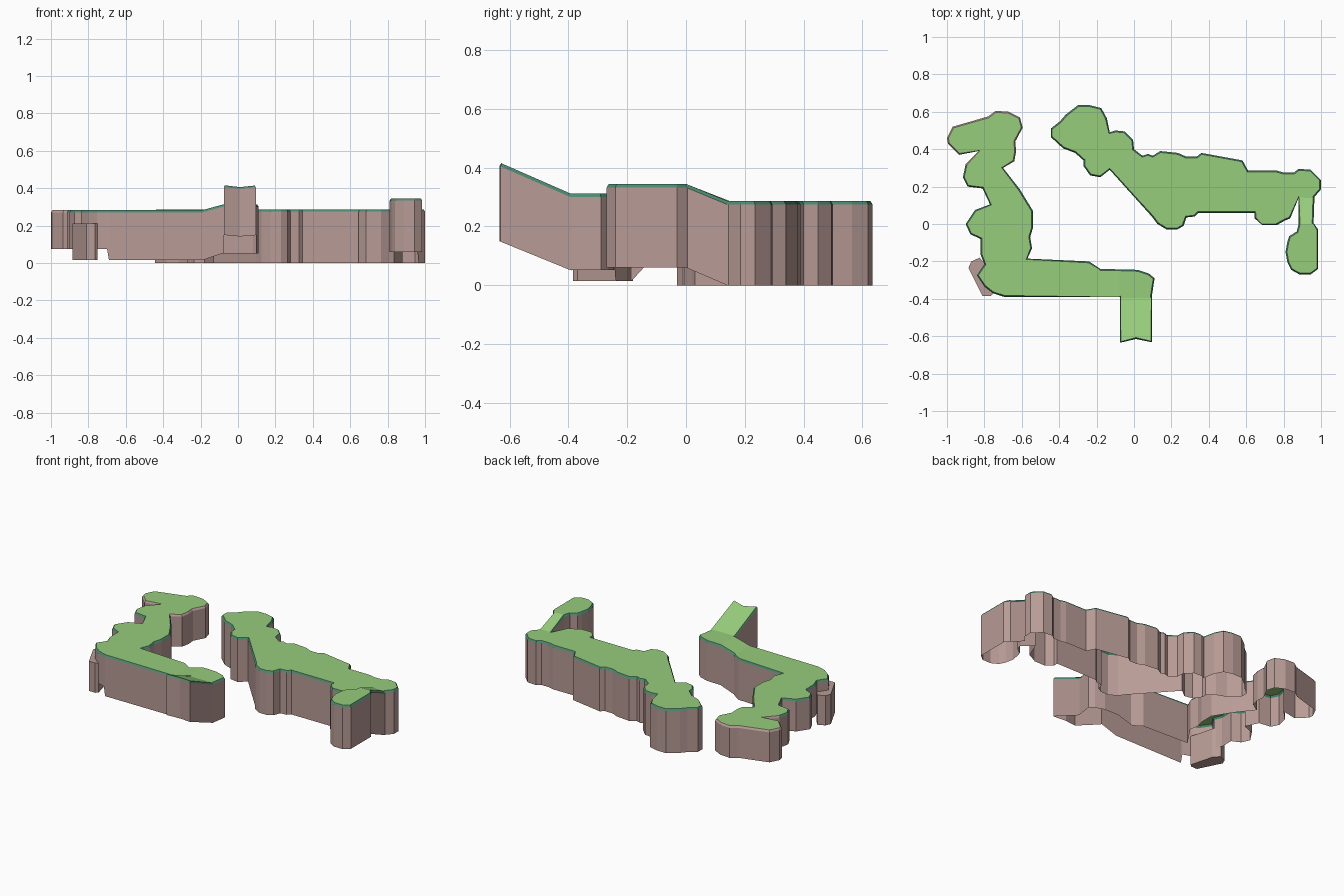
import bpy, bmesh
from mathutils import Vector

if "Cube" in bpy.data.objects:
    bpy.data.objects.remove(bpy.data.objects["Cube"])


def material(name, rgb):
    m = bpy.data.materials.new(name)
    m.diffuse_color = (*rgb, 1)
    m.use_nodes = True
    m.node_tree.nodes["Principled BSDF"].inputs["Base Color"].default_value = m.diffuse_color
    return m


MATS = [material("grass_green", (0.31, 0.61, 0.20)),
        material("cliff_pink_brown", (0.48, 0.33, 0.305)),
        material("rim_teal", (0.07, 0.25, 0.16))]


def plateau(name, outline, cuts, top, bottom, bare_rim=lambda c: False):
    """Open-bottomed plateau: grass top, thin bevelled rim, vertical cliffs."""
    bm = bmesh.new()
    bm.faces.new([bm.verts.new((x, y, 0)) for x, y in outline])
    bmesh.ops.triangulate(bm, faces=bm.faces[:], ngon_method='EAR_CLIP')
    for co, no in cuts:  # fold lines for slopes
        bmesh.ops.bisect_plane(bm, geom=bm.verts[:] + bm.edges[:] + bm.faces[:],
                               dist=1e-5, plane_co=co, plane_no=no)
    bmesh.ops.recalc_face_normals(bm, faces=bm.faces[:])
    if sum(f.normal.z for f in bm.faces) < 0:
        bmesh.ops.reverse_faces(bm, faces=bm.faces[:])
    # grass inset from the edge, leaving a rim strip
    rim = bmesh.ops.inset_region(bm, faces=bm.faces[:], thickness=0.008,
                                 use_boundary=True, use_even_offset=False)["faces"]
    for f in rim:
        f.material_index = 1 if bare_rim(f.calc_center_median()) else 2
    for v in bm.verts:
        v.co.z = top(v.co.x, v.co.y) - (0.012 if v.is_boundary else 0)
    # cliffs
    edges = [e for e in bm.edges if e.is_boundary]
    geom = bmesh.ops.extrude_edge_only(bm, edges=edges)["geom"]
    for g in geom:
        if isinstance(g, bmesh.types.BMVert):
            g.co.z = bottom(g.co.x, g.co.y)
        elif isinstance(g, bmesh.types.BMFace):
            g.material_index = 1
    bmesh.ops.recalc_face_normals(bm, faces=bm.faces[:])
    if sum(f.normal.z * f.calc_area() for f in bm.faces if f.material_index == 0) < 0:
        bmesh.ops.reverse_faces(bm, faces=bm.faces[:])
    return finish(name, bm)


def finish(name, bm):
    me = bpy.data.meshes.new(name)
    bm.to_mesh(me)
    bm.free()
    for m in MATS:
        me.materials.append(m)
    ob = bpy.data.objects.new(name, me)
    bpy.context.collection.objects.link(ob)
    return ob


def ramp(t, a, b):
    return a + (b - a) * max(0, min(1, t))


# Left plateau: bent path with rising arm and front ramp
LEFT = [(-.74, .605), (-.67, .60), (-.61, .57), (-.595, .515), (-.635, .44),
        (-.63, .39), (-.64, .335), (-.70, .30), (-.61, .185), (-.54, .07),
        (-.54, -.02), (-.555, -.07), (-.545, -.13), (-.57, -.185), (-.24, -.20),
        (-.18, -.24), (.02, -.245), (.08, -.265), (.11, -.29), (.095, -.39),
        (.095, -.632), (.01, -.615), (-.075, -.635), (-.075, -.39), (-.69, -.39),
        (-.70, -.388), (-.755, -.37), (-.80, -.335), (-.84, -.275), (-.80, -.215),
        (-.82, -.165), (-.82, -.08), (-.875, -.055), (-.90, 0), (-.85, .075),
        (-.77, .105), (-.81, .19), (-.89, .20), (-.915, .25), (-.90, .32),
        (-.83, .39), (-.935, .37), (-.995, .43), (-1, .46), (-.97, .52), (-.78, .575)]


def left_top(x, y):
    z = ramp((x + .19) / .11, .283, .313)
    return ramp((-.395 - y) / .24, z, .418) if x > -.085 else z


def left_bottom(x, y):
    if x < -.695 or y > -.15:
        return .075
    z = ramp((x + .19) / .11, .015, .052)
    return ramp((-.395 - y) / .24, z, .15) if x > -.085 else z


X, Y = Vector((1, 0, 0)), Vector((0, 1, 0))
plateau("left_plateau", LEFT, [((0, -.395, 0), Y), ((-.19, 0, 0), X), ((-.08, 0, 0), X)],
        left_top, left_bottom, lambda c: c.x < -.58 and c.y > .3)

# Right plateau: long body, sloped bridge and small raised landing
RIGHT = [(-.30, .635), (-.235, .635), (-.175, .62), (-.145, .565), (-.13, .49),
         (-.10, .50), (-.05, .495), (-.005, .45), (0, .40), (.045, .365),
         (.075, .375), (.10, .365), (.14, .39), (.235, .38), (.28, .36),
         (.335, .36), (.36, .38), (.58, .34), (.61, .285), (.765, .285),
         (.80, .275), (.855, .275), (.88, .295), (.945, .29), (1, .235),
         (1, .185), (.965, .145), (.96, .005), (.985, -.03), (.985, -.24),
         (.945, -.27), (.885, -.27), (.84, -.245), (.82, -.205), (.81, -.15),
         (.82, -.095), (.83, -.065), (.87, -.04), (.88, 0), (.88, .14),
         (.835, .03), (.81, .02), (.765, -.005), (.685, -.005), (.645, .03),
         (.645, .06), (.345, .06), (.325, .04), (.28, .035), (.265, -.01),
         (.23, -.03), (.175, -.03), (.125, 0), (.095, .04), (-.13, .29),
         (-.18, .25), (-.235, .26), (-.27, .31), (-.27, .34), (-.315, .38),
         (-.38, .405), (-.445, .465), (-.445, .51), (-.395, .55), (-.365, .585)]


def landing(x, y):
    if x > .862 or (x > .8 and y < 0):
        return max(0, min(1, (.14 - y) / .14))
    return 0


plateau("right_plateau", RIGHT, [((0, .14, 0), Y), ((0, 0, 0), Y)],
        lambda x, y: ramp(landing(x, y), .287, .345),
        lambda x, y: ramp(landing(x, y), 0, .06))

# Low rock buttress against the left corner
bm = bmesh.new()
base = bm.faces.new([bm.verts.new((x, y, .015)) for x, y in
                     [(-.885, -.235), (-.87, -.20), (-.825, -.18), (-.79, -.22),
                      (-.75, -.37), (-.765, -.385), (-.81, -.385)]])
top = bmesh.ops.extrude_face_region(bm, geom=[base], use_keep_orig=True)["geom"]
for g in top:
    if isinstance(g, bmesh.types.BMVert):
        g.co.z = .21
for f in bm.faces:
    f.material_index = 1
bmesh.ops.recalc_face_normals(bm, faces=bm.faces[:])
finish("rock_buttress", bm)
